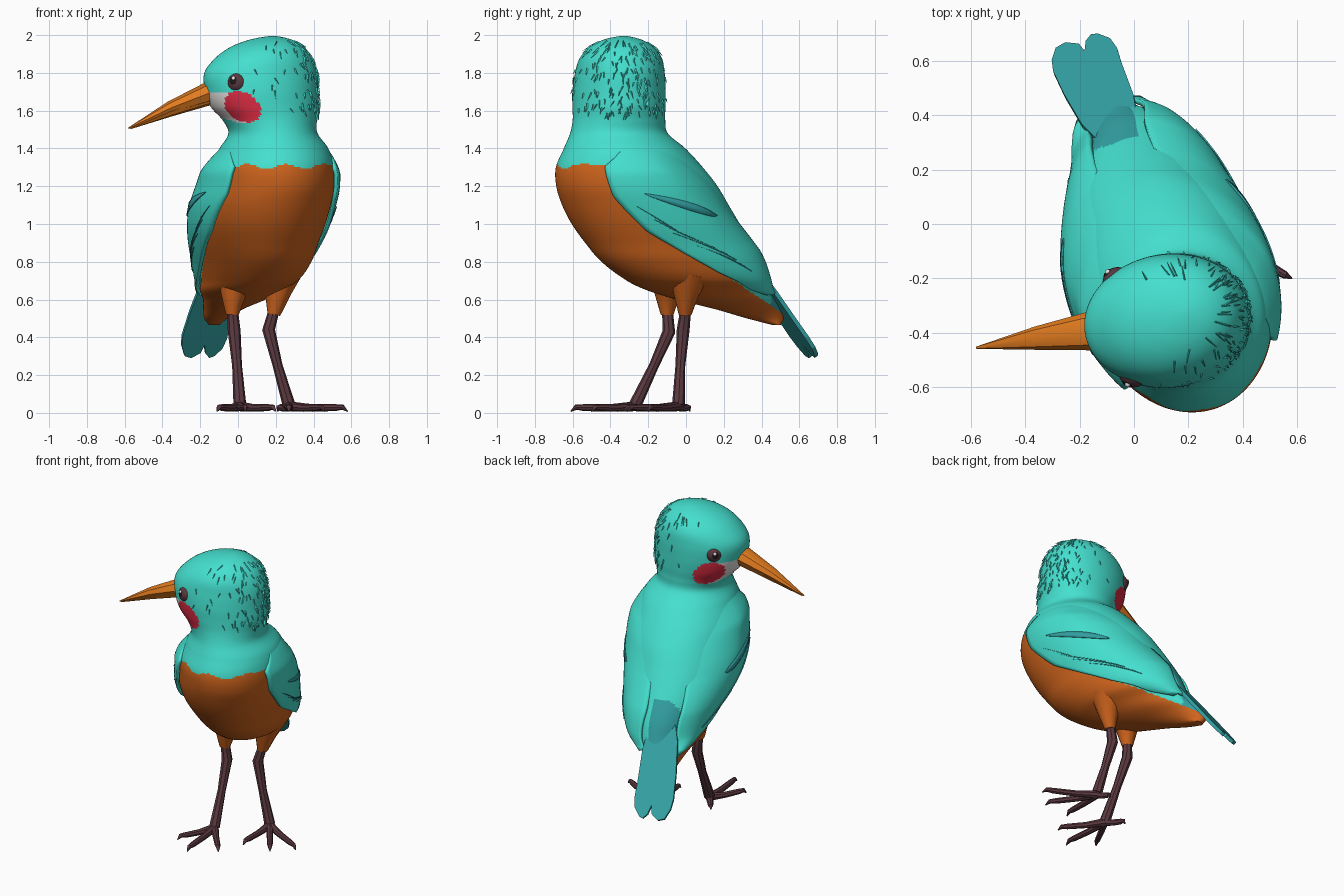
import bpy, bmesh, math, random
from mathutils import Vector

if "Cube" in bpy.data.objects:
    bpy.data.objects.remove(bpy.data.objects["Cube"])
random.seed(4)


def material(name, rgb):
    m = bpy.data.materials.new(name)
    m.diffuse_color = (*rgb, 1)
    m.use_nodes = True
    m.node_tree.nodes["Principled BSDF"].inputs["Base Color"].default_value = m.diffuse_color
    return m


TEAL = material("teal feathers", (0.058, 0.74, 0.62))
DARK = material("dark teal feathers", (0.033, 0.36, 0.37))
RUST = material("rust belly", (0.63, 0.128, 0.012))
BEAK = material("orange beak", (0.76, 0.20, 0.014))
LEG = material("brown leg", (0.105, 0.042, 0.052))
RED = material("red cheek", (0.71, 0.025, 0.055))
WHITE = material("white throat", (0.76, 0.74, 0.72))
BLACK = material("black pupil", (0.012, 0.01, 0.012))


def add_object(name, verts, faces, mats, rule=None, angle=40):
    mesh = bpy.data.meshes.new(name)
    mesh.from_pydata([tuple(v) for v in verts], [], faces)
    bm = bmesh.new()
    bm.from_mesh(mesh)
    bmesh.ops.recalc_face_normals(bm, faces=bm.faces)
    bm.to_mesh(mesh)
    bm.free()
    for m in mats:
        mesh.materials.append(m)
    if rule:
        for p in mesh.polygons:
            p.material_index = rule(p.center)
    ob = bpy.data.objects.new(name, mesh)
    bpy.context.collection.objects.link(ob)
    if angle:
        bpy.ops.object.select_all(action='DESELECT')
        ob.select_set(True)
        bpy.context.view_layer.objects.active = ob
        bpy.ops.object.shade_smooth_by_angle(angle=math.radians(angle))
    return ob


def grid_faces(rows, cols, wrap=False):
    n = cols if wrap else cols - 1
    return [(i * cols + j, i * cols + (j + 1) % cols, (i + 1) * cols + (j + 1) % cols, (i + 1) * cols + j)
            for i in range(rows - 1) for j in range(n)]


def tube(name, path, radii, mat, sides=8, flat=1.0):
    path = [Vector(p) for p in path]
    span = (path[-1] - path[0]).normalized()
    ref = Vector((1, 0, 0)) if abs(span.z) > 0.7 else Vector((0, 0, 1))
    verts = []
    for i, p in enumerate(path):
        d = (path[min(i + 1, len(path) - 1)] - path[max(i - 1, 0)]).normalized()
        side = d.cross(ref).normalized()
        up = side.cross(d)
        for k in range(sides):
            t = 2 * math.pi * k / sides
            verts.append(p + radii[i] * (math.cos(t) * side + flat * math.sin(t) * up))
    faces = grid_faces(len(path), sides, True)
    faces += [tuple(range(sides)), tuple(range(len(verts) - sides, len(verts)))]
    return add_object(name, verts, faces, [mat])


# Horizontal sections: height, centre x, centre y, side radius, front-back radius
SECTIONS = [
    (.465, -.125, .48, .03, .02), (.5, -.118, .42, .055, .10), (.55, -.078, .325, .095, .18),
    (.6, -.02, .21, .15, .27), (.65, .015, .12, .20, .34), (.7, .06, .06, .24, .385),
    (.8, .09, -.025, .28, .435), (.9, .10, -.095, .31, .45), (1.0, .115, -.16, .335, .455),
    (1.1, .135, -.215, .345, .45), (1.2, .16, -.26, .34, .435), (1.3, .175, -.30, .325, .395),
    (1.4, .19, -.325, .285, .325), (1.48, .185, -.355, .235, .26), (1.55, .168, -.355, .25, .245),
    (1.62, .142, -.355, .288, .245), (1.7, .125, -.355, .30, .245), (1.8, .12, -.35, .30, .235),
    (1.88, .135, -.345, .255, .215), (1.94, .155, -.34, .19, .165), (1.98, .175, -.335, .10, .09),
    (1.995, .185, -.33, .02, .02)]


def section(z):
    S, n = SECTIONS, len(SECTIONS)
    i = max(k for k in range(n - 1) if S[k][0] <= z or k == 0)
    h = S[i + 1][0] - S[i][0]
    t = min(max((z - S[i][0]) / h, 0), 1)

    def slope(k, c):
        a, b = S[max(k - 1, 0)], S[min(k + 1, n - 1)]
        return (b[c] - a[c]) / (b[0] - a[0]) * h
    return [(2*t**3 - 3*t*t + 1) * S[i][c] + (t**3 - 2*t*t + t) * slope(i, c)
            + (3*t*t - 2*t**3) * S[i + 1][c] + (t**3 - t*t) * slope(i + 1, c) for c in range(1, 5)]


def skin(z, deg, off=0.0):
    """Point on the bird's skin; 0 deg = its left side, 90 deg = its back."""
    def raw(z, deg):
        cx, cy, rs, rf = section(z)
        turn = math.radians(18 - 8 * min(max((z - 1.35) / 0.2, 0), 1))
        a = math.radians(deg)
        u, v = rs * math.cos(a), rf * math.sin(a)
        return Vector((cx + u * math.cos(turn) - v * math.sin(turn),
                       cy + u * math.sin(turn) + v * math.cos(turn), z))
    p = raw(z, deg)
    if off:
        nrm = (raw(z, deg + 1) - raw(z, deg - 1)).cross(raw(z + .005, deg) - raw(z - .005, deg))
        p = p + nrm.normalized() * off
    return p


# Body and head in one skin, coloured by region
def plumage(c):
    ahead = .31 * c.x - .95 * c.y
    face = -.985 * c.x - .17 * c.y
    if c.z > 1.45:
        lean = face - .35 * (c.z - 1.62)
        if ((lean - .073) / .085) ** 2 + ((c.z - 1.62) / .083) ** 2 < 1:
            return 3
        if face > .05 and 1.535 + max(face - .09, 0) * .4 < c.z < 1.70:
            return 4
        return 0
    edge = 1.305 + .012 * math.sin(31 * c.x)
    rise = .85 if ahead > .13 else .5
    if c.z < edge and (ahead > .49 or c.z < .85 + (ahead - .13) * rise):
        return 2
    across = .95 * c.x + .31 * c.y
    return 1 if ahead < -.305 and -.13 < across < .125 else 0


ROWS, COLS = 180, 112
heights = [.465 + 1.53 * i / (ROWS - 1) for i in range(ROWS)]
verts = [skin(z, 360 * j / COLS) for z in heights for j in range(COLS)]
caps = [tuple(range(COLS)), tuple(range(len(verts) - COLS, len(verts)))]
add_object("body", verts, grid_faces(ROWS, COLS, True) + caps, [TEAL, DARK, RUST, RED, WHITE], plumage)


# Wings follow the skin, fading into the shoulders and the upper back
def lerp_table(table, z):
    for (z0, a0), (z1, a1) in zip(table, table[1:]):
        if z <= z1:
            return a0 + (a1 - a0) * max((z - z0) / (z1 - z0), 0)
    return table[-1][1]


FRONT = [(.63, 52), (.66, 35), (.75, 10), (.85, -6), (.97, -22), (1.15, -33), (1.3, -34), (1.41, -15)]
BACK = {1: [(.63, 65), (.7, 70), (.85, 75), (1.05, 73), (1.2, 62), (1.41, 40)],
        -1: [(.63, 58), (.8, 64), (1.05, 68), (1.2, 62), (1.41, 40)]}


def wing_off(z, t):
    rise = min(max((1.41 - z) / .14, 0), 1)
    off = -.016 + rise * (.030 + .014 * math.sin(math.pi * t))
    fade = min(max((z - .85) / .2, 0), 1) * min(max((t - .5) / .5, 0), 1)
    return off * (1 - fade) - .016 * fade


def wing_point(z, t, side, extra=0.0):
    a = lerp_table(FRONT, z) * (1 - t) + lerp_table(BACK[side], z) * t
    return skin(z, a if side > 0 else 180 - a, wing_off(z, t) + extra)


def feather_mark(name, start, end, width, side):
    """Thin pointed plate from (height, across) to (height, across)."""
    pts, n = [], 15
    for i in range(n):
        k = i / (n - 1)
        z = start[0] + (end[0] - start[0]) * k
        t = start[1] + (end[1] - start[1]) * k
        w = width * (math.sin(math.pi * k ** 1.4) ** .6 if 0 < i < n - 1 else 0.02)
        pts += [wing_point(z + w, t, side, .013), wing_point(z - w, t, side, .013)]
    mod = add_object(name, pts, grid_faces(n, 2), [DARK]).modifiers.new("plate", 'SOLIDIFY')
    mod.thickness, mod.offset = .005, 0


for side, label in ((1, "left"), (-1, "right")):
    R, C = 44, 22
    pts = [wing_point(.63 + .78 * i / (R - 1), j / (C - 1), side) for i in range(R) for j in range(C)]
    mod = add_object(label + "_wing", pts, grid_faces(R, C), [TEAL]).modifiers.new("thickness", 'SOLIDIFY')
    mod.thickness, mod.offset = .02, 0
    feather_mark(label + "_wing_patch", (1.165, .22), (1.04, .60), .03, side)
    for k in range(4):
        feather_mark(label + "_feather_line", (1.10 - .07 * k, .10 + .03 * k),
                     (.93 - .06 * k, .24 + .07 * k), .007, side)

# Tail: two long feathers lying on one slope behind the body
TAIL = {"tail_feather_right": [(-.13, .30), (-.19, .36), (-.255, .47), (-.295, .555), (-.3, .595), (-.285, .64),
                               (-.25, .66), (-.2, .655), (-.18, .63), (-.15, .5), (-.08, .33)],
        "tail_feather_left": [(-.14, .33), (-.18, .62), (-.175, .665), (-.155, .69), (-.13, .692), (-.085, .675),
                              (-.06, .64), (-.045, .59), (.0, .47), (.01, .41), (-.02, .32)]}
for name, outline in TAIL.items():
    pts = [(x, y, .302 + 1.35 * (.70 + .31 * x - .95 * y)) for x, y in outline]
    feather = add_object(name, pts, [tuple(range(len(pts)))], [DARK], angle=0)
    mod = feather.modifiers.new("thickness", 'SOLIDIFY')
    mod.thickness, mod.offset = .022, 0

# Beak halves
tube("upper_beak", [(.0, -.37, 1.705), (-.17, -.395, 1.69), (-.36, -.42, 1.615), (-.58, -.455, 1.507)],
     [.07, .07, .043, .004], BEAK, 8, .8)
tube("lower_beak", [(.0, -.37, 1.70), (-.17, -.395, 1.665), (-.36, -.42, 1.595), (-.57, -.453, 1.505)],
     [.045, .052, .034, .004], BEAK, 8, .8)


# Eyes with pupil and glint
def ball(name, centre, radius, mat):
    bpy.ops.mesh.primitive_uv_sphere_add(segments=16, ring_count=10, radius=radius, location=centre)
    ob = bpy.context.object
    ob.name = name
    ob.data.materials.append(mat)
    bpy.ops.object.shade_smooth()


for sign, label in ((-1, "left"), (1, "right")):
    ball(label + "_eye", skin(1.752, sign * 124, -.036), .056, LEG)
    ball(label + "_pupil", skin(1.756, sign * 125, -.009), .032, BLACK)
    ball(label + "_glint", skin(1.768, sign * 125, .015), .011, WHITE)

# Small raised feathers on the crown and nape
verts, faces = [], []
for _ in range(190):
    z, a = random.uniform(1.58, 1.97), random.gauss(0, 36)
    p, q = skin(z, a, -.004), skin(z - random.uniform(.025, .045), a + random.uniform(-4, 4), .011)
    w = (skin(z, a + 2) - skin(z, a - 2)).normalized() * .005
    n = len(verts)
    verts += [p - w, p + w, skin(z, a, .006), q]
    faces += [(n, n + 1, n + 2), (n, n + 3, n + 1), (n + 1, n + 3, n + 2), (n + 2, n + 3, n)]
add_object("nape_feathers", verts, faces, [TEAL])

# Thighs, legs and toes
LEGS = {"left": ([(.22, .02, .74), (.21, .0, .63), (.19, -.005, .52)],
                 [(.195, .0, .56), (.162, -.015, .44), (.21, -.03, .25), (.27, -.04, .04)],
                 [(.58, -.2), (.46, -.31), (.27, -.33), (.21, .02)]),
        "right": ([(.0, -.08, .74), (-.025, -.10, .63), (-.03, -.10, .52)],
                  [(-.03, -.10, .56), (-.02, -.09, .43), (-.005, -.17, .25), (.01, -.27, .04)],
                  [(.20, -.50), (.04, -.61), (-.11, -.50), (-.07, -.17)])}
for label, (thigh, leg, toes) in LEGS.items():
    tube(label + "_thigh", thigh, [.12, .068, .034], RUST, 12)
    tube(label + "_leg", leg, [.028, .034, .026, .034], LEG)
    ax, ay, _ = leg[-1]
    for tx, ty in toes:
        path = [(ax + (tx - ax) * k, ay + (ty - ay) * k, z)
                for k, z in ((0, .035), (.4, .026), (.8, .028), (.92, .03), (1, .008))]
        tube(label + "_toe", path, [.026, .02, .018, .014, .003], LEG)
